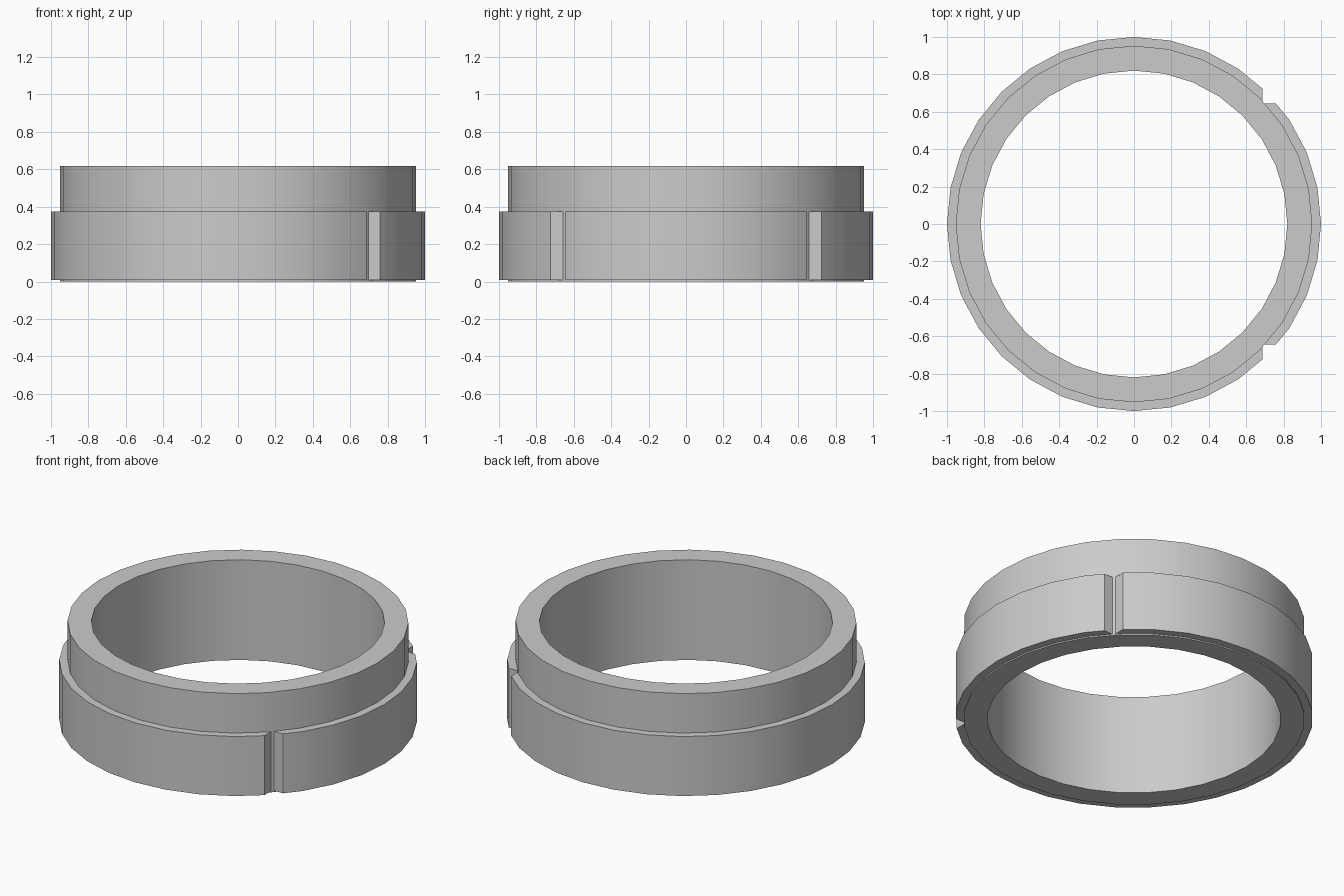
import bpy
import bmesh
from math import radians, tau

cube = bpy.data.objects.get("Cube")
if cube:
    bpy.data.objects.remove(cube)

SEGMENTS = 32

# One flat grey for the whole part
grey = bpy.data.materials.new("plain grey")
grey.use_nodes = True
colour = (0.6, 0.6, 0.6, 1)
grey.diffuse_color = colour
grey.node_tree.nodes["Principled BSDF"].inputs["Base Color"].default_value = colour


def add_object(name, bm):
    mesh = bpy.data.meshes.new(name)
    bmesh.ops.recalc_face_normals(bm, faces=bm.faces)
    bm.to_mesh(mesh)
    bm.free()
    mesh.materials.append(grey)
    obj = bpy.data.objects.new(name, mesh)
    bpy.context.collection.objects.link(obj)
    return obj


def make_ring(name, inner, outer, bottom, top):
    """Spin a rectangular section about z, with a corner on the y axis."""
    bm = bmesh.new()
    section = [(inner, bottom), (outer, bottom), (outer, top), (inner, top)]
    verts = [bm.verts.new((0, r, z)) for r, z in section]
    edges = [bm.edges.new((verts[i], verts[i - 1])) for i in range(len(verts))]
    bmesh.ops.spin(bm, geom=verts + edges, cent=(0, 0, 0), axis=(0, 0, 1),
                   angle=tau, steps=SEGMENTS, use_merge=True)
    bmesh.ops.remove_doubles(bm, verts=bm.verts, dist=0.0001)
    return add_object(name, bm)


def make_notch_cutter(name, side):
    """Square-cornered block that cuts a slot through the outer collar."""
    bm = bmesh.new()
    bmesh.ops.create_cube(bm, size=1)
    for v in bm.verts:
        v.co.x = 0.687 if v.co.x < 0 else 1.2
        v.co.y = side * (0.645 if v.co.y < 0 else 1.2)
    obj = add_object(name, bm)
    obj.hide_render = True
    obj.hide_set(True)
    return obj


# Tall inner sleeve and the wider collar around its lower part
sleeve = make_ring("inner_sleeve", 0.82, 0.953, 0, 0.618)
collar = make_ring("outer_collar", 0.93, 1.0, 0.008, 0.375)

# Two mirrored locating notches in the collar
for label, side in (("front", -1), ("back", 1)):
    cut = collar.modifiers.new(label + "_notch", 'BOOLEAN')
    cut.operation = 'DIFFERENCE'
    cut.solver = 'EXACT'
    cut.object = make_notch_cutter(label + "_notch_cutter", side)

# Apply the cuts so the new edges take part in the smooth shading
bpy.context.view_layer.update()
cut_mesh = bpy.data.meshes.new_from_object(
    collar.evaluated_get(bpy.context.evaluated_depsgraph_get()))
collar.modifiers.clear()
collar.data = cut_mesh
for cutter in [o for o in bpy.data.objects if o.name.endswith("_cutter")]:
    bpy.data.objects.remove(cutter)

# Smooth walls with sharp rims
bpy.ops.object.select_all(action='DESELECT')
for obj in (sleeve, collar):
    obj.select_set(True)
bpy.context.view_layer.objects.active = sleeve
bpy.ops.object.shade_smooth_by_angle(angle=radians(30))
